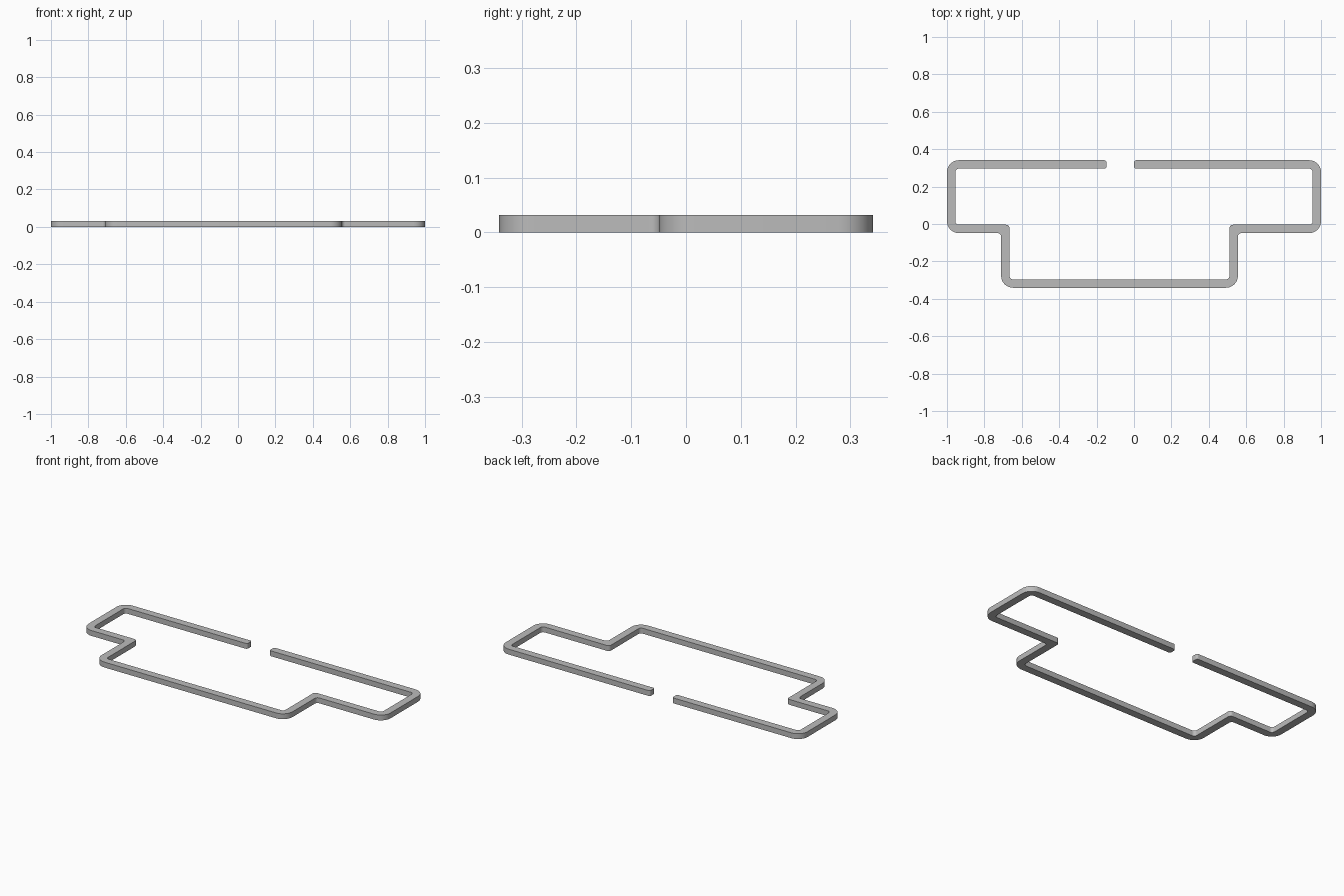
import bpy
import bmesh
import math
from mathutils import Vector

cube = bpy.data.objects.get("Cube")
if cube:
    bpy.data.objects.remove(cube)

WIDTH, HEIGHT, STEPS = 0.045, 0.032, 8
OUTER_R, INNER_R, END_R = 0.064, 0.018, 0.012

# Centre line of the strip, counterclockwise from the gap in the back
X, BACK, LEDGE, FRONT = 0.9775, 0.3185, -0.0265, -0.3185
STEP_L, STEP_R = -0.688, 0.533
path = [Vector(p) for p in (
    (-0.147, BACK), (-X, BACK), (-X, LEDGE), (STEP_L, LEDGE), (STEP_L, FRONT),
    (STEP_R, FRONT), (STEP_R, LEDGE), (X, LEDGE), (X, BACK), (0, BACK))]


def fillet(corner, d_in, d_out, radius):
    """Quarter-circle points rounding a right-angled corner."""
    centre = corner + (d_out - d_in) * radius
    angles = [math.pi / 2 * i / STEPS for i in range(STEPS + 1)]
    return [centre + radius * (d_in * math.sin(a) - d_out * math.cos(a)) for a in angles]


def side_outline(sign):
    """One edge of the strip: sign +1 is left of the path, -1 is right."""
    dirs = [(b - a).normalized() for a, b in zip(path, path[1:])]
    normal = [sign * WIDTH / 2 * Vector((-d.y, d.x)) for d in dirs]
    # Rounded tip at the start
    pts = fillet(path[0] + normal[0], normal[0].normalized(), dirs[0], END_R)
    for i in range(1, len(dirs)):
        turns_left = dirs[i - 1].cross(dirs[i]) > 0
        radius = OUTER_R if turns_left and sign < 0 else INNER_R
        corner = path[i] + normal[i - 1] + normal[i]
        pts += fillet(corner, dirs[i - 1], dirs[i], radius)
    # Rounded tip at the end
    pts += fillet(path[-1] + normal[-1], dirs[-1], -normal[-1].normalized(), END_R)
    return pts


# Flat strip of quads, extruded upward
bm = bmesh.new()
left, right = ([bm.verts.new((p.x, p.y, 0)) for p in side_outline(s)] for s in (1, -1))
for i in range(len(left) - 1):
    bm.faces.new((left[i], right[i], right[i + 1], left[i + 1]))
raised = bmesh.ops.extrude_face_region(bm, geom=bm.faces[:])["geom"]
bmesh.ops.translate(bm, vec=(0, 0, HEIGHT),
                    verts=[v for v in raised if isinstance(v, bmesh.types.BMVert)])
bmesh.ops.recalc_face_normals(bm, faces=bm.faces[:])

mesh = bpy.data.meshes.new("open_frame_strip")
bm.to_mesh(mesh)
bm.free()
strip = bpy.data.objects.new("open_frame_strip", mesh)
bpy.context.collection.objects.link(strip)

# Plain grey finish
grey = bpy.data.materials.new("grey")
grey.use_nodes = True
grey.diffuse_color = (0.5, 0.5, 0.5, 1)
grey.node_tree.nodes["Principled BSDF"].inputs["Base Color"].default_value = (0.5, 0.5, 0.5, 1)
mesh.materials.append(grey)

# Smooth corners with crisp top and bottom edges
bpy.ops.object.select_all(action="DESELECT")
strip.select_set(True)
bpy.context.view_layer.objects.active = strip
bpy.ops.object.shade_smooth_by_angle(angle=math.radians(30))
